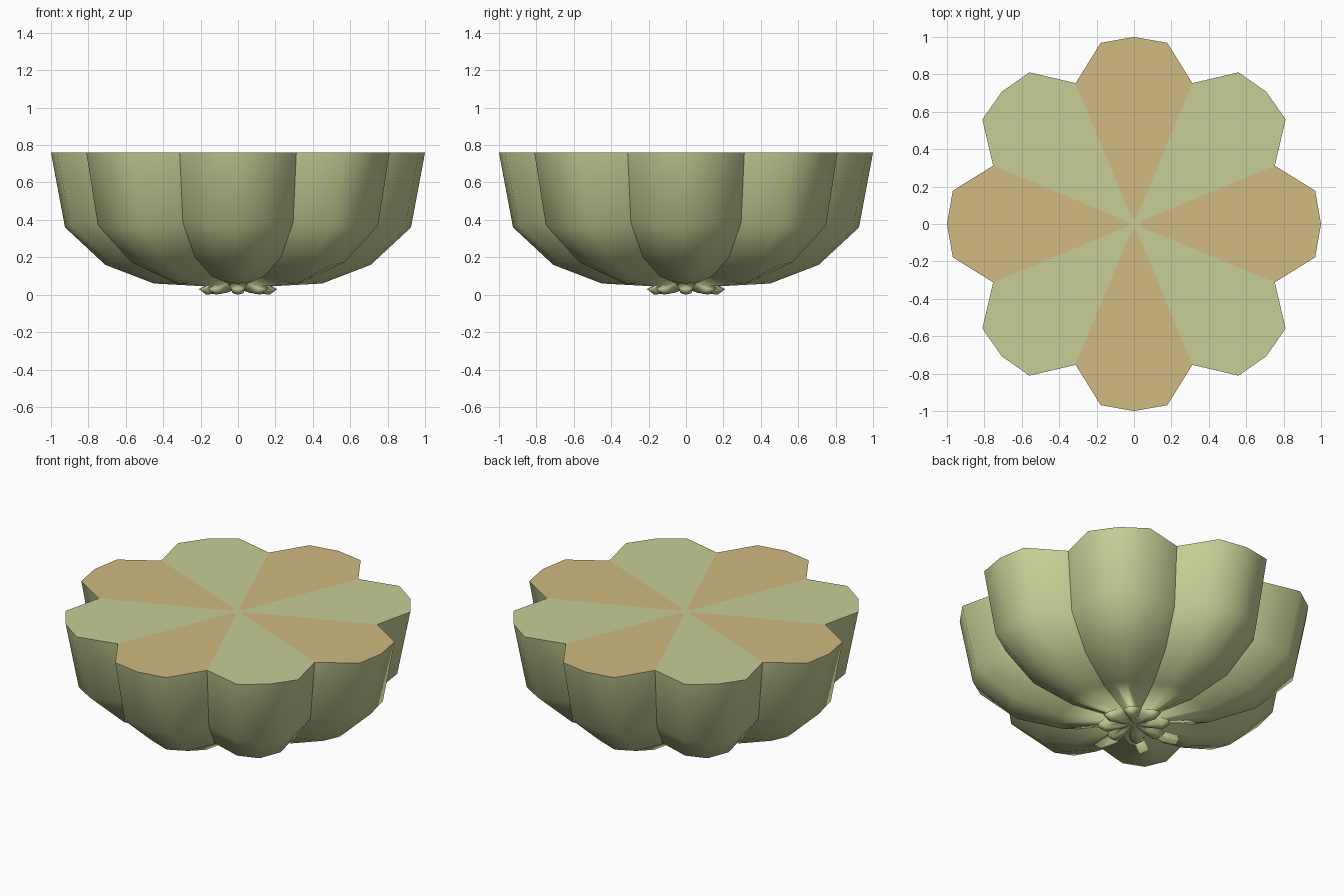
import bpy, bmesh, math

if "Cube" in bpy.data.objects:
    bpy.data.objects.remove(bpy.data.objects["Cube"])

LOBES = 8
SIDE = math.radians(10.4)          # shoulder of a lobe, either side of its ridge
HALF = math.pi / LOBES


def material(name, rgb):
    m = bpy.data.materials.new(name)
    m.diffuse_color = (*rgb, 1)
    m.use_nodes = True
    m.node_tree.nodes["Principled BSDF"].inputs["Base Color"].default_value = m.diffuse_color
    return m


green = material("pale green rind", (0.57, 0.62, 0.30))
tan = material("tan flesh", (0.64, 0.49, 0.225))


def lobed_ring(bm, ridge, side, valley):
    """One scalloped ring; each argument is (radius, height)."""
    ring = []
    for i in range(LOBES):
        a = i * 2 * HALF
        for da, (r, z) in ((-HALF, valley), (-SIDE, side), (0, ridge), (SIDE, side)):
            ring.append(bm.verts.new((r * math.cos(a + da), r * math.sin(a + da), z)))
    return ring


def loft(bm, a, b):
    n = len(a)
    for i in range(n):
        j = (i + 1) % n
        f = bm.faces.new((a[i], b[i], b[j], a[j]))
        f.smooth = True
    for i in range(0, n, 4):       # creases between the lobes
        bm.edges.get((a[i], b[i])).smooth = False


def cap(bm, ring, z):
    centre = bm.verts.new((0, 0, z))
    for i in range(len(ring)):
        bm.faces.new((ring[i], centre, ring[(i + 1) % len(ring)])).smooth = True


def finish(bm, name, mats):
    bmesh.ops.recalc_face_normals(bm, faces=bm.faces)
    me = bpy.data.meshes.new(name)
    bm.to_mesh(me)
    bm.free()
    for m in mats:
        me.materials.append(m)
    ob = bpy.data.objects.new(name, me)
    bpy.context.collection.objects.link(ob)


# Lobed shell with the small knobbly blossom end underneath, top to bottom
levels = [
    ((1.0, 0.76), (0.985, 0.76), (0.815, 0.76)),
    ((0.925, 0.36), (0.91, 0.37), (0.77, 0.385)),
    ((0.71, 0.16), (0.695, 0.175), (0.60, 0.20)),
    ((0.45, 0.06), (0.43, 0.07), (0.37, 0.10)),
    ((0.18, 0.045), (0.17, 0.05), (0.15, 0.065)),
    ((0.21, 0.03), (0.20, 0.035), (0.13, 0.06)),
    ((0.17, 0.0), (0.16, 0.008), (0.11, 0.05)),
    ((0.09, 0.01), (0.085, 0.015), (0.06, 0.04)),
]
bm = bmesh.new()
rings = [lobed_ring(bm, *lv) for lv in levels]
for a, b in zip(rings, rings[1:]):
    loft(bm, a, b)
cap(bm, rings[-1], 0.03)
finish(bm, "lobed_shell", [green])

# Flat cut top: alternating tan and green wedges round a tiny green centre
bm = bmesh.new()
top, z = levels[0], 0.76
outer = lobed_ring(bm, *top)
inner = lobed_ring(bm, (0.035, z), (0.035, z), (0.035, z))
loft(bm, outer, inner)
cap(bm, inner, z)
for f in bm.faces:
    f.smooth = False
    c = f.calc_center_median()
    lobe = round(math.atan2(c.y, c.x) / (2 * HALF))
    f.material_index = 1 if lobe % 2 == 0 and len(f.verts) == 4 else 0
bmesh.ops.recalc_face_normals(bm, faces=bm.faces)
if sum(f.normal.z for f in bm.faces) < 0:
    bmesh.ops.reverse_faces(bm, faces=bm.faces)
me = bpy.data.meshes.new("cut_top")
bm.to_mesh(me)
bm.free()
me.materials.append(green)
me.materials.append(tan)
bpy.context.collection.objects.link(bpy.data.objects.new("cut_top", me))
